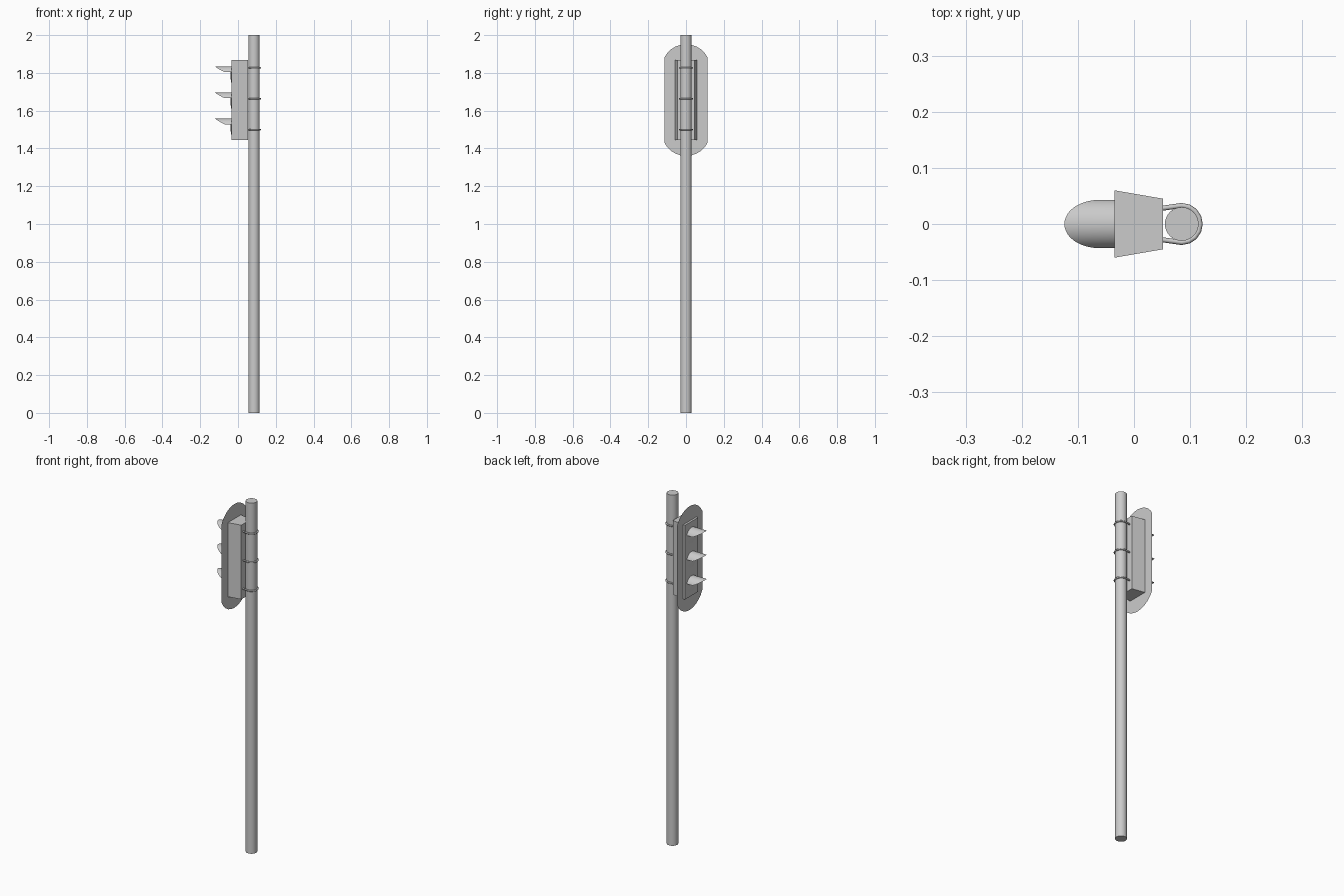
import bpy, math

if "Cube" in bpy.data.objects:
    bpy.data.objects.remove(bpy.data.objects["Cube"])

CX = 0.085          # pole axis
FRONT = -0.035      # front of the housing


def make(name, verts, faces, smooth=False):
    me = bpy.data.meshes.new(name)
    me.from_pydata(verts, [], faces)
    me.update()
    ob = bpy.data.objects.new(name, me)
    bpy.context.collection.objects.link(ob)
    if smooth:
        for o in bpy.context.selected_objects:
            o.select_set(False)
        ob.select_set(True)
        bpy.context.view_layer.objects.active = ob
        bpy.ops.object.shade_smooth_by_angle(angle=math.radians(40))
    return ob


# Pole
bpy.ops.mesh.primitive_cylinder_add(vertices=32, radius=0.03, depth=2, location=(CX, 0, 1))
bpy.context.object.name = "pole"
bpy.ops.object.shade_smooth_by_angle(angle=math.radians(40))

# Tapered housing, wider at the front
sec = [(FRONT, -0.06), (0.052, -0.045), (0.052, 0.045), (FRONT, 0.06)]
v = [(x, y, z) for z in (1.445, 1.868) for x, y in sec]
f = [(3, 2, 1, 0), (4, 5, 6, 7)] + [(i, (i + 1) % 4, (i + 1) % 4 + 4, i + 4) for i in range(4)]
make("housing", v, f)

# Thin backplate with arched ends
R, half, zc, n = 0.128, 0.115, 1.656, 10
a0 = math.asin(half / R)
arc = []
for i in range(n + 1):
    a = -a0 + 2 * a0 * i / n
    arc.append((R * math.sin(a), 0.296 - R + R * math.cos(a)))
loop = [(y, zc + h) for y, h in arc] + [(-y, zc - h) for y, h in arc]
make("backplate", [(-0.023, y, z) for y, z in loop], [tuple(range(len(loop)))])


# Visor: upper part of a tube, trimmed back towards its lower edges
def visor(name, z0, r=0.045, low=0.014, n=20):
    t0 = math.asin(low / r)
    v, f = [], []
    for i in range(n + 1):
        t = t0 + (math.pi - 2 * t0) * i / n
        y, h = r * math.cos(t), r * math.sin(t)
        rise = max(0.0, (h - low) / (r - low))
        tip = -0.070 - 0.054 * rise ** 0.85
        v += [(FRONT, y, z0 + h), (tip, y, z0 + h)]
        if i:
            k = 2 * i
            f.append((k - 2, k - 1, k + 1, k))
    make(name, v, f, True)


# Lens: shallow dome on the housing front
def lens(name, z0, r=0.044, depth=0.005, n=24, rings=4):
    v, f = [(FRONT - depth, 0.0, z0)], []
    for j in range(1, rings + 1):
        q = j / rings
        for i in range(n):
            a = 2 * math.pi * i / n
            v.append((FRONT - depth * (1 - q * q), r * q * math.cos(a), z0 + r * q * math.sin(a)))
    for i in range(n):
        k = (i + 1) % n
        f.append((0, 1 + k, 1 + i))
        for j in range(rings - 1):
            b = 1 + j * n
            f.append((b + i, b + k, b + n + k, b + n + i))
    make(name, v, f, True)


# Clamp: U-shaped rod around the pole
def clamp(name, z0):
    cu = bpy.data.curves.new(name, 'CURVE')
    cu.dimensions = '3D'
    cu.bevel_depth = 0.0045
    cu.bevel_resolution = 1
    pts = [(0.05, 0.028)]
    for i in range(9):
        a = math.pi / 2 - math.pi * i / 8
        pts.append((CX + 0.033 * math.cos(a), 0.033 * math.sin(a)))
    pts.append((0.05, -0.028))
    sp = cu.splines.new('POLY')
    sp.points.add(len(pts) - 1)
    for p, (x, y) in zip(sp.points, pts):
        p.co = (x, y, z0, 1)
    ob = bpy.data.objects.new(name, cu)
    bpy.context.collection.objects.link(ob)


for i, word in enumerate(("bottom", "middle", "top")):
    z = 1.514 + 0.138 * i
    visor(word + "_visor", z)
    lens(word + "_lens", z)
    clamp(word + "_clamp", 1.5 + 0.163 * i)
